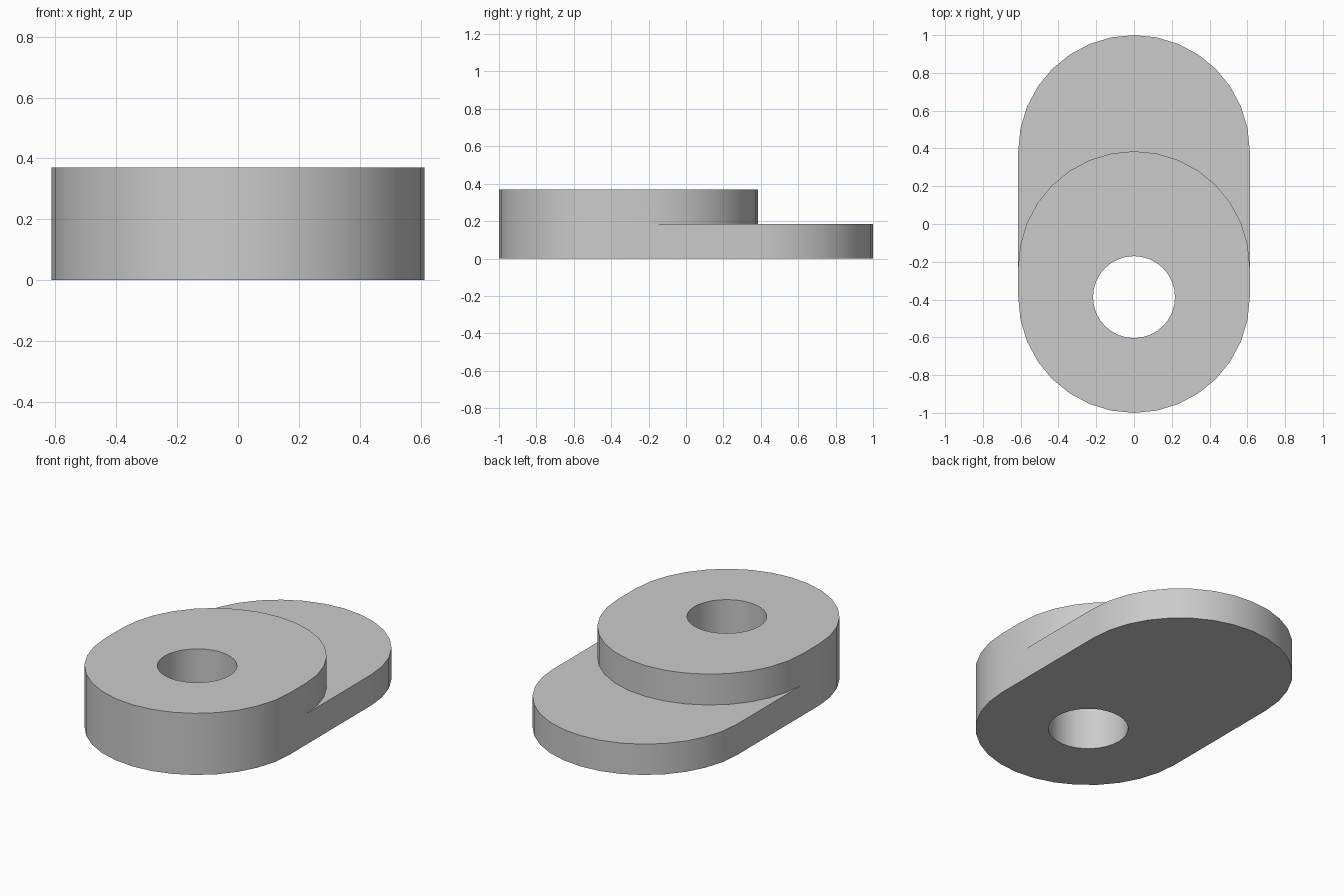
import bpy, bmesh, math

if "Cube" in bpy.data.objects:
    bpy.data.objects.remove(bpy.data.objects["Cube"])

R = 0.613          # outer radius of both layers
FRONT_Y = -0.387   # centre of the front rounded end and the hole
BOSS_Y = -0.228    # centre of the upper layer's rear arc
REAR_Y = 0.387     # centre of the lower layer's rear arc
HOLE_R = 0.217
STEP, TOP = 0.185, 0.37


def arc(cy, r, start, end, n):
    angles = [math.radians(start + (end - start) * i / n) for i in range(n + 1)]
    return [(r * math.cos(a), cy + r * math.sin(a)) for a in angles]


bm = bmesh.new()


def ring(points, z):
    return [bm.verts.new((x, y, z)) for x, y in points]


def walls(low, high, closed=False):
    n = len(low)
    for i in range(n if closed else n - 1):
        j = (i + 1) % n
        bm.faces.new((low[i], low[j], high[j], high[i]))


def cap(*loops):
    edges = []
    for loop in loops:
        for a, b in zip(loop, loop[1:] + loop[:1]):
            edges.append(bm.edges.get((a, b)) or bm.edges.new((a, b)))
    bmesh.ops.triangle_fill(bm, edges=edges, use_beauty=True)


# Outlines: shared front, upper rear arc, lower rear arc
front = [(-R, BOSS_Y)] + arc(FRONT_Y, R, 180, 360, 16) + [(R, BOSS_Y)]
boss_rear = arc(BOSS_Y, R, 0, 180, 16)[1:-1]
base_rear = arc(REAR_Y, R, 0, 180, 16)
hole = arc(FRONT_Y, HOLE_R, 0, 360, 32)[:-1]

f0, f1, f2 = (ring(front, z) for z in (0, STEP, TOP))
n1, n2 = (ring(boss_rear, z) for z in (STEP, TOP))
b0, b1 = (ring(base_rear, z) for z in (0, STEP))
h0, h2 = ring(hole, 0), ring(hole, TOP)

# Side walls and bore
walls(f0, f1)
walls(f1, f2)
walls([f1[-1]] + n1 + [f1[0]], [f2[-1]] + n2 + [f2[0]])
walls([f0[-1]] + b0 + [f0[0]], [f1[-1]] + b1 + [f1[0]])
walls(h0, h2, True)

# Underside, top face and stepped ledge
cap(f0 + b0, h0)
cap(f2 + n2, h2)
cap([f1[-1]] + b1 + [f1[0]] + n1[::-1])
bmesh.ops.recalc_face_normals(bm, faces=bm.faces[:])

mesh = bpy.data.meshes.new("stepped_link")
bm.to_mesh(mesh)
bm.free()
link = bpy.data.objects.new("stepped_link", mesh)
bpy.context.collection.objects.link(link)

grey = bpy.data.materials.new("plain_grey")
grey.diffuse_color = (0.6, 0.6, 0.6, 1)
grey.use_nodes = True
grey.node_tree.nodes["Principled BSDF"].inputs["Base Color"].default_value = grey.diffuse_color
mesh.materials.append(grey)

bpy.context.view_layer.objects.active = link
link.select_set(True)
bpy.ops.object.shade_smooth_by_angle(angle=math.radians(30))
